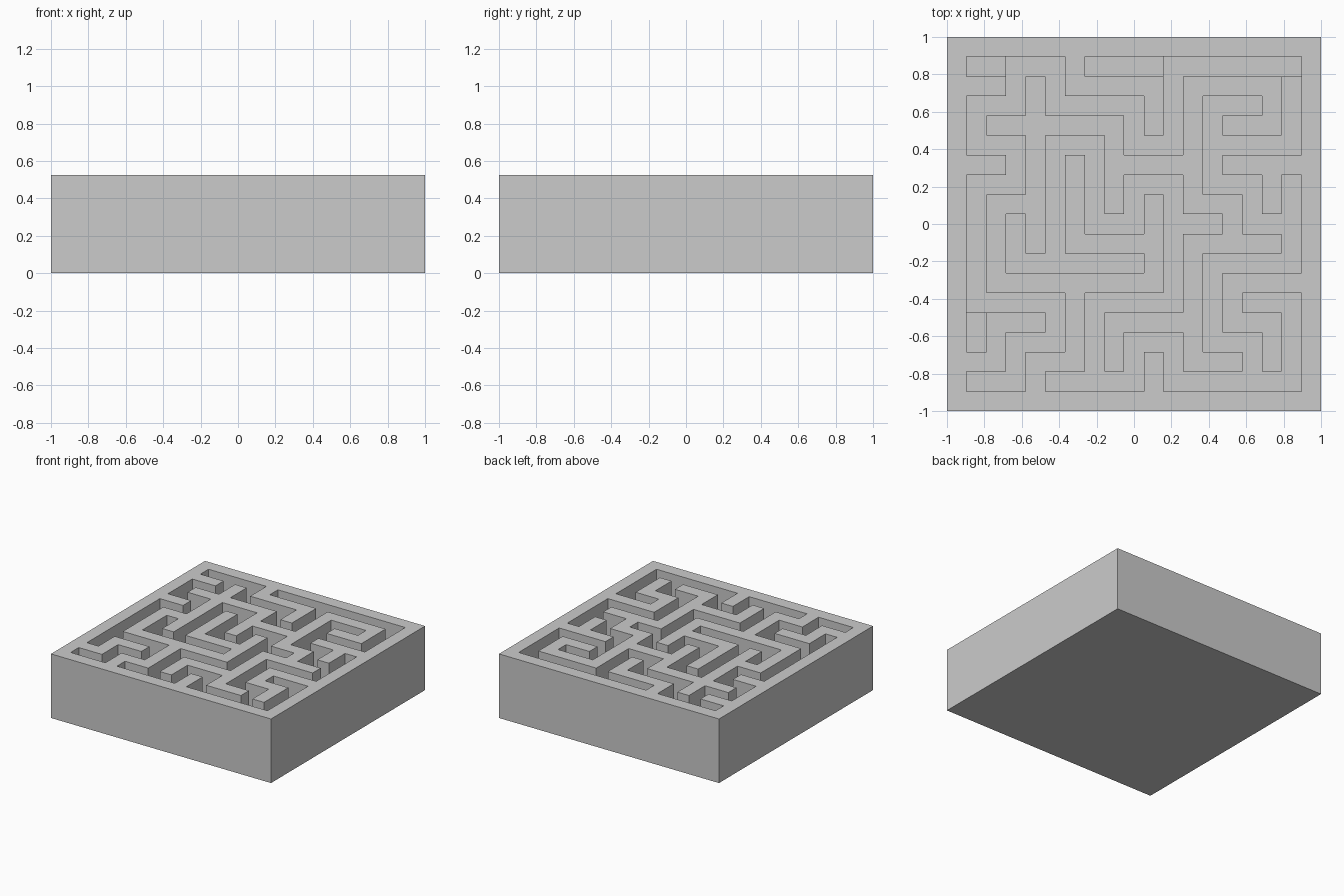
import bpy, bmesh, math

if "Cube" in bpy.data.objects:
    bpy.data.objects.remove(bpy.data.objects["Cube"])

N = 19                      # cells per side, corridors and walls one cell wide
CELL = 2 / N
WALL, BRANCH, ROUTE = 5, 2, 1   # surface heights in cells
STEP = {"N": (0, -1), "S": (0, 1), "E": (1, 0), "W": (-1, 0)}

# Corridors: start room (column, row from the back) and the moves walked from it
main_route = (0, 8, "ENENWWNNNENWNENESEESENNEEE")
side_branches = [
    (1, 0, "W"), (5, 0, "WW"), (0, 6, "S"),
    (8, 0, "SSWWSESESWWSSESWWNWSWNNEENNNWSWNNWSSS"),
    (6, 2, "NE"), (8, 4, "N"), (5, 4, "E"), (2, 5, "WN"),
    (2, 5, "EE"), (3, 8, "W"), (7, 8, "ENNW"),
]

level = {(c, r): WALL for c in range(N) for r in range(N)}


def carve(col, row, moves, floor):
    """Lower every cell passed; each move runs two cells, room to room."""
    c, r = 2 * col + 1, 2 * row + 1
    level[c, r] = floor
    for m in moves:
        for _ in range(2):
            c, r = c + STEP[m][0], r + STEP[m][1]
            level[c, r] = floor


for branch in side_branches:
    carve(*branch, BRANCH)
carve(*main_route, ROUTE)

stone = bpy.data.materials.new("grey")
stone.diffuse_color = (0.6, 0.6, 0.6, 1)
stone.use_nodes = True
stone.node_tree.nodes["Principled BSDF"].inputs["Base Color"].default_value = stone.diffuse_color
bm = bmesh.new()


def quad(*corners):
    bm.faces.new([bm.verts.new((x * CELL - 1, 1 - y * CELL, z * CELL))
                  for x, y, z in corners])


for (c, r), h in level.items():
    # wall top or corridor floor, and underside
    quad((c, r + 1, h), (c + 1, r + 1, h), (c + 1, r, h), (c, r, h))
    quad((c, r, 0), (c + 1, r, 0), (c + 1, r + 1, 0), (c, r + 1, 0))
    # upright faces down to each lower neighbour
    for dc, dr, a, b in ((0, 1, (c, r + 1), (c + 1, r + 1)),
                         (1, 0, (c + 1, r + 1), (c + 1, r)),
                         (0, -1, (c + 1, r), (c, r)),
                         (-1, 0, (c, r), (c, r + 1))):
        for z in range(level.get((c + dc, r + dr), 0), h):
            quad((*a, z), (*b, z), (*b, z + 1), (*a, z + 1))

# weld the cells and merge flat areas
bmesh.ops.remove_doubles(bm, verts=bm.verts, dist=1e-4)
bmesh.ops.dissolve_limit(bm, angle_limit=math.radians(1),
                         verts=bm.verts, edges=bm.edges)
mesh = bpy.data.meshes.new("maze_block")
bm.to_mesh(mesh)
bm.free()
mesh.materials.append(stone)
bpy.context.collection.objects.link(bpy.data.objects.new("maze_block", mesh))
